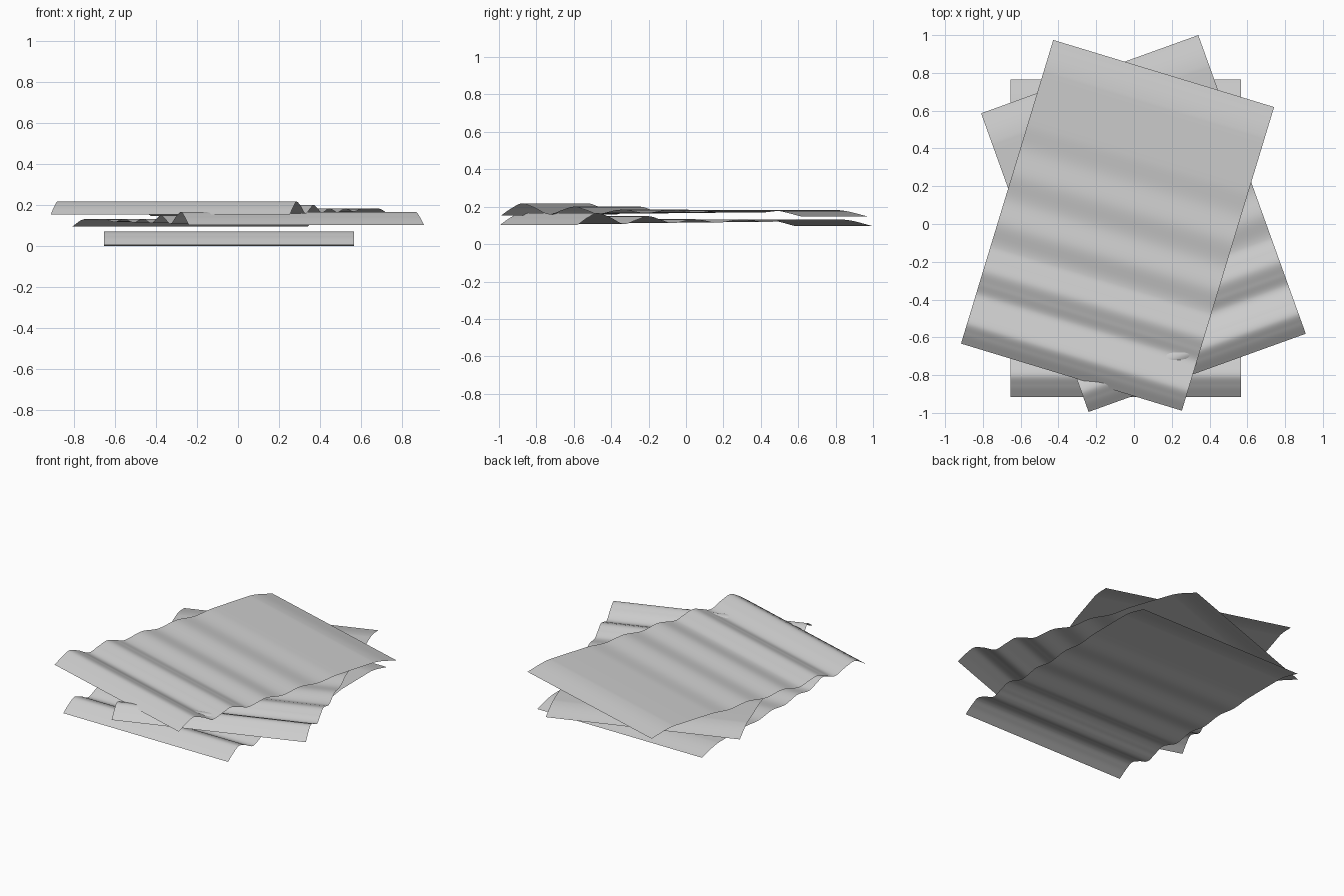
import bpy, bmesh, math
from mathutils import Matrix

if "Cube" in bpy.data.objects:
    bpy.data.objects.remove(bpy.data.objects["Cube"])

WIDTH, LENGTH = 1.222, 1.68
# sheet cross-section: distance from the front edge, height
PROFILE = [(0, .006), (.06, .046), (.115, .07), (.18, .05), (.27, .012),
           (.335, .033), (.405, .053), (.47, .036), (.54, .016), (.67, .037),
           (.80, .019), (.94, .036), (1.08, .022), (1.22, .034),
           (1.50, .0355), (1.54, .032), (1.68, 0)]


def slopes(pts):
    # smooth tangents, level at crests and valleys
    d = [(b[1] - a[1]) / (b[0] - a[0]) for a, b in zip(pts, pts[1:])]
    mid = [0 if p * q <= 0 else 2 * p * q / (p + q) for p, q in zip(d, d[1:])]
    return [d[0]] + mid + [d[-1]]


def sample(pts, steps=8):
    m, out = slopes(pts), []
    for i, ((x0, z0), (x1, z1)) in enumerate(zip(pts, pts[1:])):
        h = x1 - x0
        for k in range(steps):
            t = k / steps
            z = ((2*t**3 - 3*t**2 + 1) * z0 + (t**3 - 2*t**2 + t) * h * m[i]
                 + (3*t**2 - 2*t**3) * z1 + (t**3 - t**2) * h * m[i + 1])
            out.append((x0 + t * h, z))
    return out + [pts[-1]]


def wavy_sheet(name, x, y, z, angle):
    bm = bmesh.new()
    rows = [[bm.verts.new(((c / 8 - .5) * WIDTH, v - LENGTH / 2, h)) for c in range(9)]
            for v, h in sample(PROFILE)]
    for r0, r1 in zip(rows, rows[1:]):
        for c in range(8):
            bm.faces.new((r0[c], r0[c + 1], r1[c + 1], r1[c])).smooth = True
    bm.transform(Matrix.Translation((x, y, z)) @ Matrix.Rotation(math.radians(angle), 4, 'Z'))
    me = bpy.data.meshes.new(name)
    bm.to_mesh(me)
    bm.free()
    bpy.context.collection.objects.link(bpy.data.objects.new(name, me))


# three stacked sheets, fanned out
wavy_sheet("bottom_sheet", -.044, -.075, 0, 0)
wavy_sheet("middle_sheet", .05, .0025, .096, 19.8)
wavy_sheet("top_sheet", -.087, -.007, .147, -16.9)
